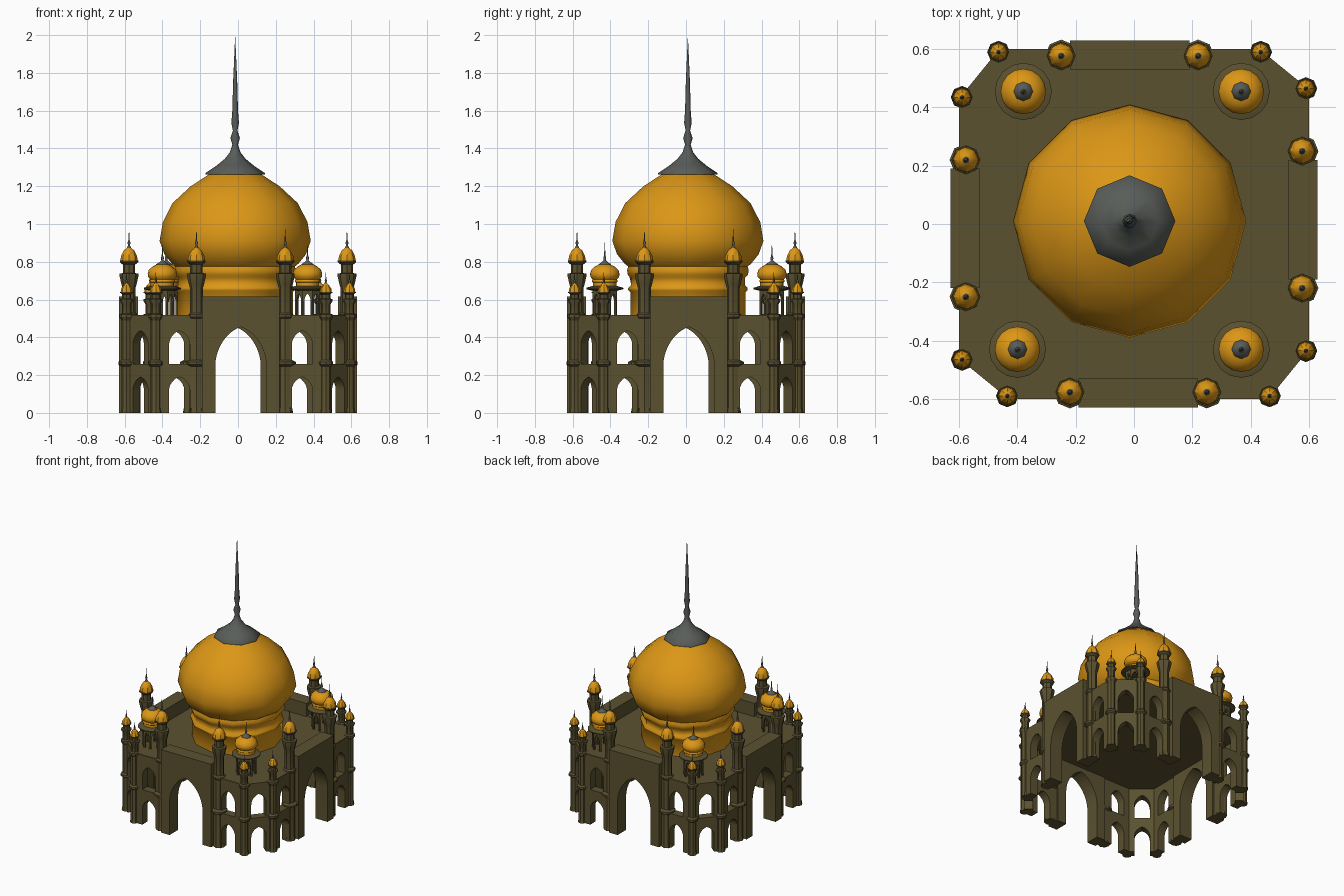
import bpy, bmesh, math
from mathutils import Matrix, Vector

if "Cube" in bpy.data.objects:
    bpy.data.objects.remove(bpy.data.objects["Cube"])


def material(name, rgb):
    m = bpy.data.materials.new(name)
    m.diffuse_color = (*rgb, 1)
    m.use_nodes = True
    m.node_tree.nodes["Principled BSDF"].inputs["Base Color"].default_value = m.diffuse_color
    return m


STONE = material("olive_stone", (0.105, 0.083, 0.03))
GOLD = material("gold", (0.72, 0.31, 0.008))
METAL = material("dark_metal", (0.1, 0.11, 0.1))


def finish(bm, name, mat, angle):
    bmesh.ops.remove_doubles(bm, verts=bm.verts, dist=1e-5)
    bmesh.ops.recalc_face_normals(bm, faces=bm.faces)
    me = bpy.data.meshes.new(name)
    bm.to_mesh(me)
    bm.free()
    me.materials.append(mat)
    me.shade_smooth()
    me.set_sharp_from_angle(angle=math.radians(angle))
    return me


def lathe(name, profile, segs, mat, angle=30):
    """Revolved (radius, height) profile with capped ends."""
    bm = bmesh.new()
    rings = []
    for r, z in profile:
        rings.append([bm.verts.new((r * math.cos(math.tau * i / segs),
                                    r * math.sin(math.tau * i / segs), z))
                      for i in range(segs)])
    for a, b in zip(rings, rings[1:]):
        for i in range(segs):
            j = (i + 1) % segs
            bm.faces.new((a[i], a[j], b[j], b[i]))
    bm.faces.new(rings[0])
    if profile[-1][0] > 0:
        bm.faces.new(rings[-1])
    return finish(bm, name, mat, angle)


def arch(cx, hw, base, spring, apex, n=6):
    """Pointed arch outline, left foot to right foot."""
    half = []
    for i in range(n + 1):
        t = math.pi / 2 * i / n
        half.append((hw * math.cos(t),
                     spring + (apex - spring) * (0.8 * math.sin(t) + 0.2 * (1 - math.cos(t)))))
    pts = [(-x, z) for x, z in half] + half[-2::-1]
    return [(cx + x, z) for x, z in [(-hw, base)] + pts + [(hw, base)]]


def panel(name, x0, x1, z0, z1, door, windows, depth):
    """Wall slab: door notches its foot, windows are holes; front face on y = 0."""
    bm = bmesh.new()
    for loop in [[(x0, z0)] + door + [(x1, z0), (x1, z1), (x0, z1)]] + windows:
        vs = [bm.verts.new((x, 0, z)) for x, z in loop]
        for i, v in enumerate(vs):
            bm.edges.new((v, vs[(i + 1) % len(vs)]))
    bmesh.ops.triangle_fill(bm, edges=bm.edges[:], use_beauty=True, normal=(0, -1, 0))
    ext = bmesh.ops.extrude_face_region(bm, geom=bm.faces[:], use_keep_orig=True)
    bmesh.ops.translate(bm, vec=(0, depth, 0),
                        verts=[g for g in ext["geom"] if isinstance(g, bmesh.types.BMVert)])
    return finish(bm, name, STONE, 25)


def prism(name, pts, z0, z1):
    bm = bmesh.new()
    f = bm.faces.new([bm.verts.new((x, y, z0)) for x, y in pts])
    ext = bmesh.ops.extrude_face_region(bm, geom=[f], use_keep_orig=True)
    bmesh.ops.translate(bm, vec=(0, 0, z1 - z0),
                        verts=[g for g in ext["geom"] if isinstance(g, bmesh.types.BMVert)])
    return finish(bm, name, STONE, 25)


def place(me, mat4=Matrix()):
    ob = bpy.data.objects.new(me.name, me)
    ob.matrix_world = mat4
    bpy.context.collection.objects.link(ob)


def at(x, y, z=0):
    return Matrix.Translation((x, y, z))


def turn(a):
    return Matrix.Rotation(a, 4, 'Z')


# Each side is slightly shifted along its wall, giving four-fold rotation
S = 0.015
CORNERS = [Vector((S - 0.45, -0.597)), Vector((S + 0.45, -0.597))]

# Wall pieces
portal = panel("portal", -0.205, 0.205, 0, 0.615,
               arch(0, 0.135, 0, 0.25, 0.455, 10), [], 0.1)
bay = panel("bay_wall", -0.13, 0.13, 0, 0.515,
            arch(0, 0.055, 0, 0.12, 0.19),
            [arch(0, 0.055, 0.26, 0.36, 0.435)], 0.06)
chamfer = panel("corner_wall", -0.107, 0.107, 0, 0.515,
                arch(0, 0.052, 0, 0.12, 0.19),
                [arch(0, 0.052, 0.26, 0.36, 0.435)], 0.06)

# Tall pinnacles beside the portals
tall = [
    lathe("tall_pinnacle_shaft", [
        (0.042, 0), (0.036, 0.03), (0.036, 0.245), (0.056, 0.255), (0.056, 0.27),
        (0.036, 0.28), (0.036, 0.5), (0.043, 0.507), (0.043, 0.52), (0.034, 0.53),
        (0.034, 0.66), (0.04, 0.68), (0.05, 0.725), (0.05, 0.737), (0.033, 0.74),
        (0.033, 0.785), (0.049, 0.798), (0.049, 0.806)], 8, STONE),
    lathe("tall_pinnacle_cap", [(0.045, 0.805), (0.043, 0.83), (0.027, 0.86), (0.009, 0.875)],
          8, GOLD),
    lathe("tall_pinnacle_finial", [(0.013, 0.87), (0.005, 0.888), (0.008, 0.9),
                                   (0.004, 0.912), (0, 0.975)], 8, METAL, 60)]

# Short pinnacles on the chamfered corners
short = [
    lathe("short_pinnacle_shaft", [
        (0.032, 0), (0.027, 0.03), (0.027, 0.245), (0.039, 0.255), (0.039, 0.27),
        (0.027, 0.28), (0.027, 0.49), (0.038, 0.507), (0.038, 0.52), (0.025, 0.525),
        (0.025, 0.575), (0.036, 0.593), (0.036, 0.602), (0.024, 0.605),
        (0.024, 0.628), (0.034, 0.636), (0.034, 0.641)], 8, STONE),
    lathe("short_pinnacle_cap", [(0.031, 0.64), (0.029, 0.657), (0.017, 0.676), (0.007, 0.685)],
          8, GOLD),
    lathe("short_pinnacle_finial", [(0.009, 0.682), (0.004, 0.693), (0.006, 0.7),
                                    (0.003, 0.708), (0, 0.75)], 8, METAL, 60)]

# Four rotated sides
outline = []
for k in range(4):
    R = turn(k * math.pi / 2)
    place(portal, R @ at(S, -0.63))
    for s in (-1, 1):
        place(bay, R @ at(S + s * 0.325, -0.6))
        for me in tall:
            place(me, R @ at(S + s * 0.235, -0.577))
        for me in short:
            place(me, R @ at(S + s * 0.45, -0.59))
    a = CORNERS[1]
    b = Vector((0.597, S - 0.45))
    mid, d = (a + b) / 2, b - a
    place(chamfer, R @ at(mid.x, mid.y) @ turn(math.atan2(d.y, d.x)))
    outline += [(R @ c.to_3d()).xy for c in CORNERS]

# Roof terrace
place(prism("roof", outline, 0.485, 0.517))

# Main dome with moulded drum, and its spire
C = at(-0.015, 0.01)
place(lathe("main_dome", [
    (0.305, 0.5), (0.305, 0.64), (0.316, 0.65), (0.316, 0.662), (0.302, 0.675),
    (0.302, 0.715), (0.318, 0.73), (0.322, 0.755), (0.316, 0.775), (0.335, 0.79),
    (0.375, 0.84), (0.4, 0.91), (0.383, 1.01), (0.332, 1.11), (0.235, 1.2),
    (0.14, 1.262), (0.05, 1.3)], 12, GOLD, 50), C)
place(lathe("main_spire", [
    (0.157, 1.262), (0.157, 1.27), (0.1, 1.308), (0.055, 1.345), (0.028, 1.38),
    (0.015, 1.42), (0.025, 1.455), (0.012, 1.495), (0.02, 1.535), (0.015, 1.6),
    (0.011, 1.75), (0, 2.0)], 8, METAL, 60), C)

# Roof kiosks: arcade ring, eave, small dome, finial
arcade = panel("kiosk_arch", -0.027, 0.027, 0.51, 0.656,
               arch(0, 0.018, 0.51, 0.585, 0.63, 4), [], 0.014)
kiosk = [
    lathe("kiosk_eave", [(0.06, 0.645), (0.098, 0.655), (0.098, 0.662), (0.065, 0.672)],
          16, STONE),
    lathe("kiosk_dome", [
        (0.062, 0.665), (0.062, 0.69), (0.067, 0.694), (0.067, 0.702), (0.063, 0.706),
        (0.076, 0.72), (0.078, 0.737), (0.072, 0.757), (0.052, 0.775), (0.028, 0.787)],
        16, GOLD, 50),
    lathe("kiosk_finial", [(0.033, 0.784), (0.033, 0.787), (0.016, 0.798), (0.006, 0.808),
                           (0.008, 0.82), (0.004, 0.832), (0, 0.905)], 8, METAL, 60)]
for x, y in ((-0.38, 0.455), (0.368, 0.455), (0.368, -0.43), (-0.4, -0.43)):
    for me in kiosk:
        place(me, at(x, y))
    for i in range(8):
        place(arcade, at(x, y) @ turn(i * math.pi / 4) @ at(0, -0.065))
